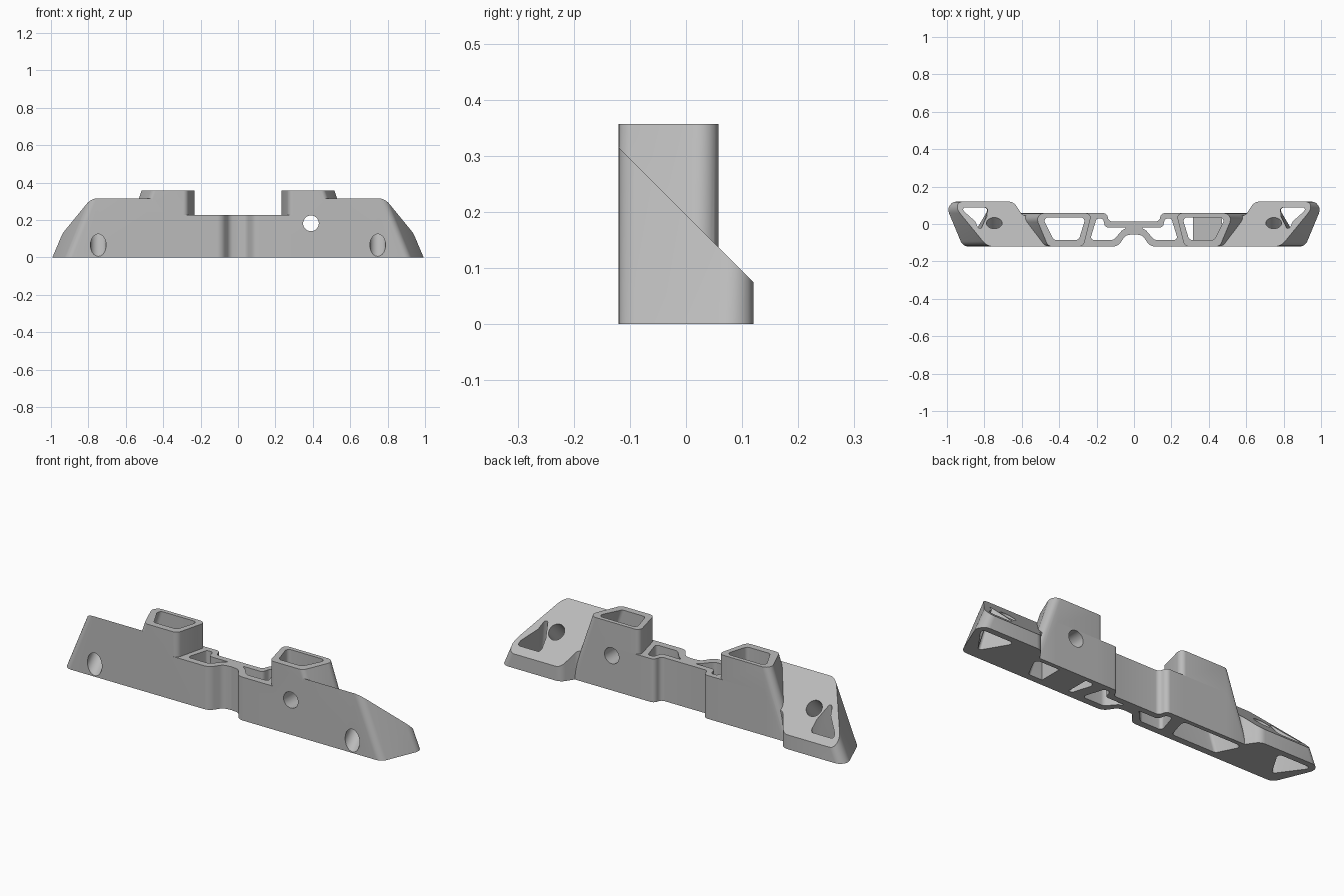
import bpy, bmesh, math
from mathutils import Vector

cube = bpy.data.objects.get("Cube")
if cube:
    bpy.data.objects.remove(cube, do_unlink=True)

FRONT, BACK, WING_BACK = -0.12, 0.058, 0.12
TOP, DECK = 0.357, 0.227

grey = bpy.data.materials.new("plain_grey")
grey.use_nodes = True
colour = (0.5, 0.5, 0.5, 1)
grey.diffuse_color = colour
grey.node_tree.nodes["Principled BSDF"].inputs["Base Color"].default_value = colour


def rounded(corners, seg=6):
    """Fillet each (x, y, radius) corner of a closed outline."""
    out = []
    for i, (x, y, r) in enumerate(corners):
        p = Vector((x, y))
        a = Vector(corners[i - 1][:2]) - p
        b = Vector(corners[(i + 1) % len(corners)][:2]) - p
        if r == 0:
            out.append(p)
            continue
        half = a.angle(b) / 2
        d = min(r / math.tan(half), a.length * 0.49, b.length * 0.49)
        rad = d * math.tan(half)
        c = p + (a.normalized() + b.normalized()).normalized() * rad / math.sin(half)
        s, e = p + a.normalized() * d - c, p + b.normalized() * d - c
        sweep = s.angle_signed(e)
        for k in range(seg + 1):
            t = -sweep * k / seg
            out.append(c + Vector((s.x * math.cos(t) - s.y * math.sin(t),
                                   s.x * math.sin(t) + s.y * math.cos(t))))
    return out


def prism(name, corners, z0, z1, side=1, lean=None, slope=False):
    """Extrude an outline upward; lean gives the inward x shift per height of a corner."""
    lean = lean or [0] * len(corners)
    rings = []
    for z in (z0, z1):
        rings.append([(p.x * side, p.y, z) for p in rounded(
            [(x - l * z, y, r) for (x, y, r), l in zip(corners, lean)])])
    bm = bmesh.new()
    low, high = [[bm.verts.new(v) for v in ring] for ring in rings]
    bm.faces.new(low)
    bm.faces.new(high)
    n = len(low)
    for i in range(n):
        j = (i + 1) % n
        bm.faces.new((low[i], low[j], high[j], high[i]))
    if slope:  # 45 degree upper face
        bmesh.ops.bisect_plane(bm, geom=bm.verts[:] + bm.edges[:] + bm.faces[:],
                               plane_co=(0, 0, 0.195), plane_no=(0, 1, 1), clear_outer=True)
        bmesh.ops.holes_fill(bm, edges=[e for e in bm.edges if e.is_boundary])
    return finish(name, bm)


def finish(name, bm):
    bmesh.ops.recalc_face_normals(bm, faces=bm.faces)
    me = bpy.data.meshes.new(name)
    bm.to_mesh(me)
    bm.free()
    me.materials.append(grey)
    ob = bpy.data.objects.new(name, me)
    bpy.context.collection.objects.link(ob)
    return ob


def rod(name, centre, axis, radius, length):
    bm = bmesh.new()
    bmesh.ops.create_cone(bm, cap_ends=True, segments=40, radius1=radius, radius2=radius, depth=length)
    bm.transform(Vector((0, 0, 1)).rotation_difference(Vector(axis)).to_matrix().to_4x4())
    bmesh.ops.translate(bm, verts=bm.verts, vec=centre)
    return finish(name, bm)


def combine(body, other, operation):
    mod = body.modifiers.new(operation.lower(), "BOOLEAN")
    mod.operation, mod.object, mod.solver = operation, other, "EXACT"
    bpy.context.view_layer.objects.active = body
    bpy.ops.object.modifier_apply(modifier=mod.name)
    bpy.data.objects.remove(other, do_unlink=True)


def mirrored(half):
    return half + [(-x, y, r) for x, y, r in reversed(half) if x]


# Low centre section with the pinched middle
body = prism("mount_body", mirrored([
    (0, -0.055, 0.04), (0.045, -0.06, 0.04), (0.085, FRONT, 0.05), (0.5, FRONT, 0), (0.5, BACK, 0),
    (0.145, BACK, 0.025), (0.135, 0.013, 0.025)]), 0, DECK)

for side in (1, -1):
    # Sloped end wings
    combine(body, prism("wing", [
        (0.46, FRONT, 0), (0.915, FRONT, 0.045), (1.015, WING_BACK, 0.045),
        (0.645, WING_BACK, 0.05), (0.595, 0.045, 0.03), (0.46, 0.045, 0)],
        0, TOP, side, [0, 0.41, 0.43, 0, 0, 0], slope=True), "UNION")
    # Raised sockets
    combine(body, prism("socket", [
        (0.27, FRONT, 0.03), (0.58, FRONT, 0.03), (0.655, BACK, 0.035), (0.225, BACK, 0.025)],
        0, TOP, side, [0, 0.34, 0.34, 0]), "UNION")

for side in (1, -1):
    # Socket cavities, open top and bottom
    combine(body, prism("socket_cavity", [
        (0.295, -0.085, 0.02), (0.55, -0.085, 0.02), (0.612, 0.036, 0.02), (0.258, 0.036, 0.02)],
        -0.02, TOP + 0.02, side, [0, 0.34, 0.34, 0]), "DIFFERENCE")
    # Gaps between the front and back centre strips
    combine(body, prism("centre_gap", [
        (0.035, -0.018, 0.004), (0.065, -0.035, 0.02), (0.108, -0.085, 0.03), (0.235, -0.085, 0.015),
        (0.2, 0.03, 0.015), (0.165, 0.03, 0.02), (0.155, -0.018, 0.02)],
        -0.02, TOP, side), "DIFFERENCE")
    # Triangular wing pockets
    combine(body, prism("wing_pocket", [
        (0.865, -0.07, 0.015), (0.975, 0.088, 0.015), (0.775, 0.088, 0.015)],
        -0.02, TOP, side, [0.2, 0.43, 0]), "DIFFERENCE")
    # Screw holes square to the wing slope
    combine(body, rod("screw_hole", (side * 0.747, -0.06, 0.125), (0, 1, 1), 0.042, 0.6), "DIFFERENCE")

# Solid boss in the left socket with a cross hole
combine(body, prism("boss", [(0.315, -0.1, 0), (0.47, -0.1, 0), (0.47, 0.046, 0), (0.315, 0.046, 0)],
                    0, 0.25), "UNION")
combine(body, rod("cross_hole", (0.39, 0, 0.182), (0, 1, 0), 0.042, 0.6), "DIFFERENCE")

for ob in bpy.context.selected_objects:
    ob.select_set(False)
body.select_set(True)
bpy.context.view_layer.objects.active = body
bpy.ops.object.shade_smooth_by_angle(angle=math.radians(30))
